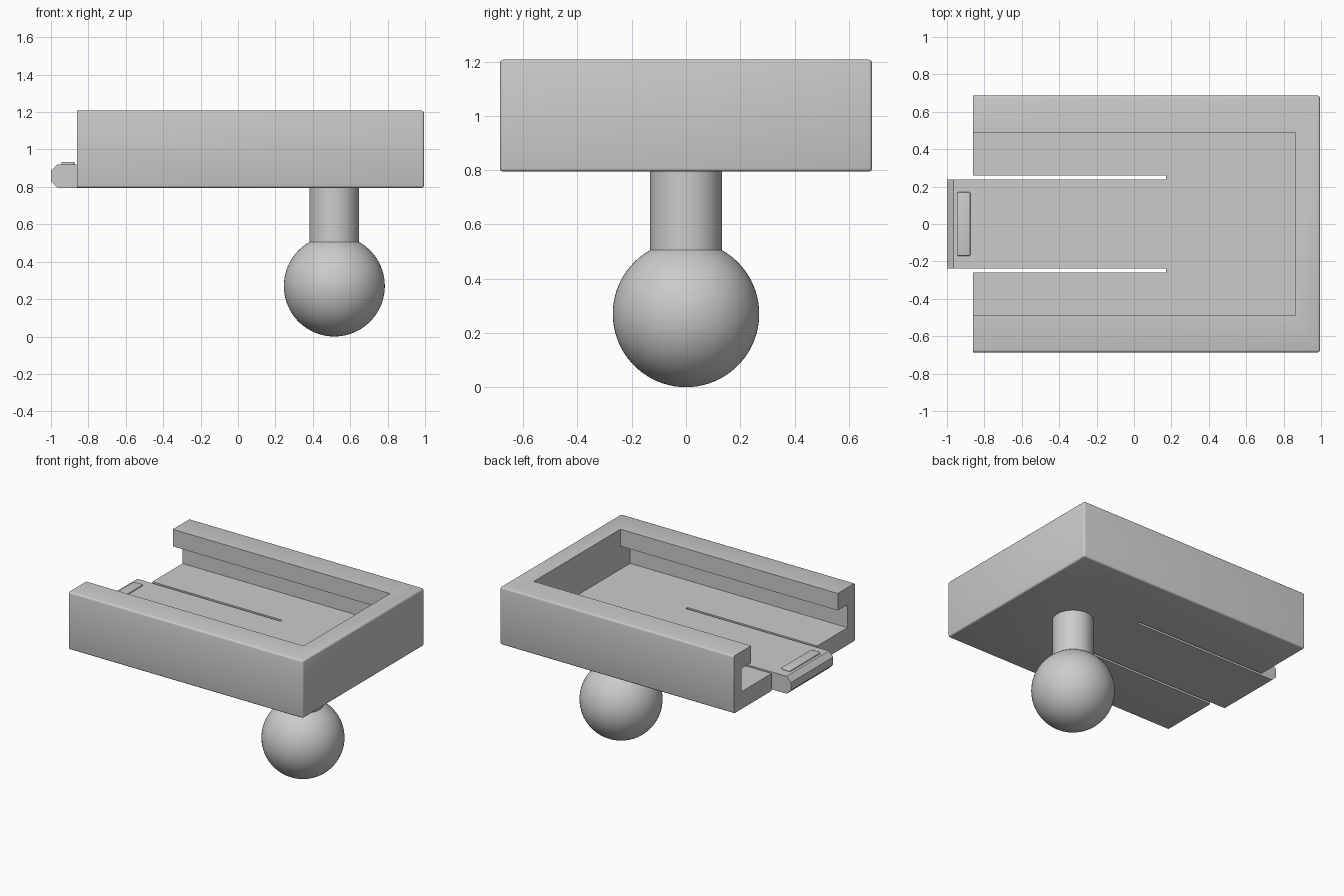
import bpy, bmesh, math
from mathutils import Vector

if "Cube" in bpy.data.objects:
    bpy.data.objects.remove(bpy.data.objects["Cube"], do_unlink=True)

grey = bpy.data.materials.new("plain grey")
grey.use_nodes = True
colour = (0.6, 0.6, 0.6, 1)
grey.diffuse_color = colour
for node in grey.node_tree.nodes:
    if node.type == 'BSDF_PRINCIPLED':
        node.inputs["Base Color"].default_value = colour


def finish(name, bm):
    bmesh.ops.recalc_face_normals(bm, faces=bm.faces)
    mesh = bpy.data.meshes.new(name)
    bm.to_mesh(mesh)
    bm.free()
    mesh.materials.append(grey)
    obj = bpy.data.objects.new(name, mesh)
    bpy.context.collection.objects.link(obj)
    return obj


def prism(name, points, direction, bevel=0, keep=None):
    """Extrude a closed outline; round the edges for which keep(edge) holds."""
    bm = bmesh.new()
    face = bm.faces.new([bm.verts.new(p) for p in points])
    new = bmesh.ops.extrude_face_region(bm, geom=[face])["geom"]
    verts = [v for v in new if isinstance(v, bmesh.types.BMVert)]
    bmesh.ops.translate(bm, verts=verts, vec=Vector(direction))
    bmesh.ops.recalc_face_normals(bm, faces=bm.faces)
    if bevel:
        edges = [e for e in bm.edges if keep is None or keep(e)]
        bmesh.ops.bevel(bm, geom=edges, offset=bevel, segments=3,
                        profile=0.5, affect='EDGES')
    return finish(name, bm)


def box(name, low, high, **options):
    (x0, y0, z0), (x1, y1, z1) = low, high
    base = [(x0, y0, z0), (x1, y0, z0), (x1, y1, z0), (x0, y1, z0)]
    return prism(name, base, (0, 0, z1 - z0), **options)


def activate(obj):
    bpy.ops.object.select_all(action='DESELECT')
    obj.select_set(True)
    bpy.context.view_layer.objects.active = obj


def cut(target, cutter):
    activate(target)
    mod = target.modifiers.new("cut", 'BOOLEAN')
    mod.operation, mod.solver, mod.object = 'DIFFERENCE', 'EXACT', cutter
    bpy.ops.object.modifier_apply(modifier=mod.name)
    bpy.data.objects.remove(cutter, do_unlink=True)


def smooth(obj):
    activate(obj)
    bpy.ops.object.shade_smooth_by_angle(angle=math.radians(35))


open_end, bottom, floor, lip, top = -0.86, 0.795, 0.92, 1.085, 1.207

# Tray block, rounded everywhere but at its open end
tray = box("tray", (open_end, -0.686, bottom), (0.995, 0.686, top), bevel=0.012,
           keep=lambda e: any(v.co.x > 0 for v in e.verts))

# T-shaped channel leaving an overhanging lip along both sides
half = [(0.6, floor), (0.6, lip), (0.49, lip), (0.49, top + 0.1)]
outline = half + [(-y, z) for y, z in reversed(half)]
cut(tray, prism("channel_cutter", [(-1.1, y, z) for y, z in outline], (1.963, 0, 0)))

# Slits that free the springy tongue from the floor
for side in (-1, 1):
    y0, y1 = sorted((side * 0.239, side * 0.258))
    cut(tray, box("slit_cutter", (-1.1, y0, 0.7), (0.17, y1, 1.0)))
smooth(tray)

# Chamfered tongue tip and its raised finger grip
tip = [(open_end, bottom), (-0.965, bottom), (-1, 0.83), (-1, 0.885),
       (-0.965, floor), (open_end, floor)]
prism("tongue_tip", [(x, -0.239, z) for x, z in tip], (0, 0.478, 0))
grip = box("tongue_grip", (-0.945, -0.17, floor - 0.01), (-0.875, 0.17, 0.934),
           bevel=0.006)
smooth(grip)

# Ball and stem turned as one piece
radius, stem_radius, steps = 0.27, 0.133, 32
join = math.acos(stem_radius / radius)
bm = bmesh.new()
profile = []
for i in range(steps + 1):
    a = -math.pi / 2 + (join + math.pi / 2) * i / steps
    profile.append((radius * math.cos(a), radius + radius * math.sin(a)))
profile.append((stem_radius, bottom + 0.02))
profile.append((0, bottom + 0.02))
verts = [bm.verts.new((0.515 + r, 0, z)) for r, z in profile]
edges = [bm.edges.new(pair) for pair in zip(verts, verts[1:])]
bmesh.ops.spin(bm, geom=verts + edges, cent=(0.515, 0, 0), axis=(0, 0, 1),
               angle=math.tau, steps=64, use_duplicate=False)
bmesh.ops.remove_doubles(bm, verts=bm.verts, dist=0.0005)
smooth(finish("ball_stem", bm))
